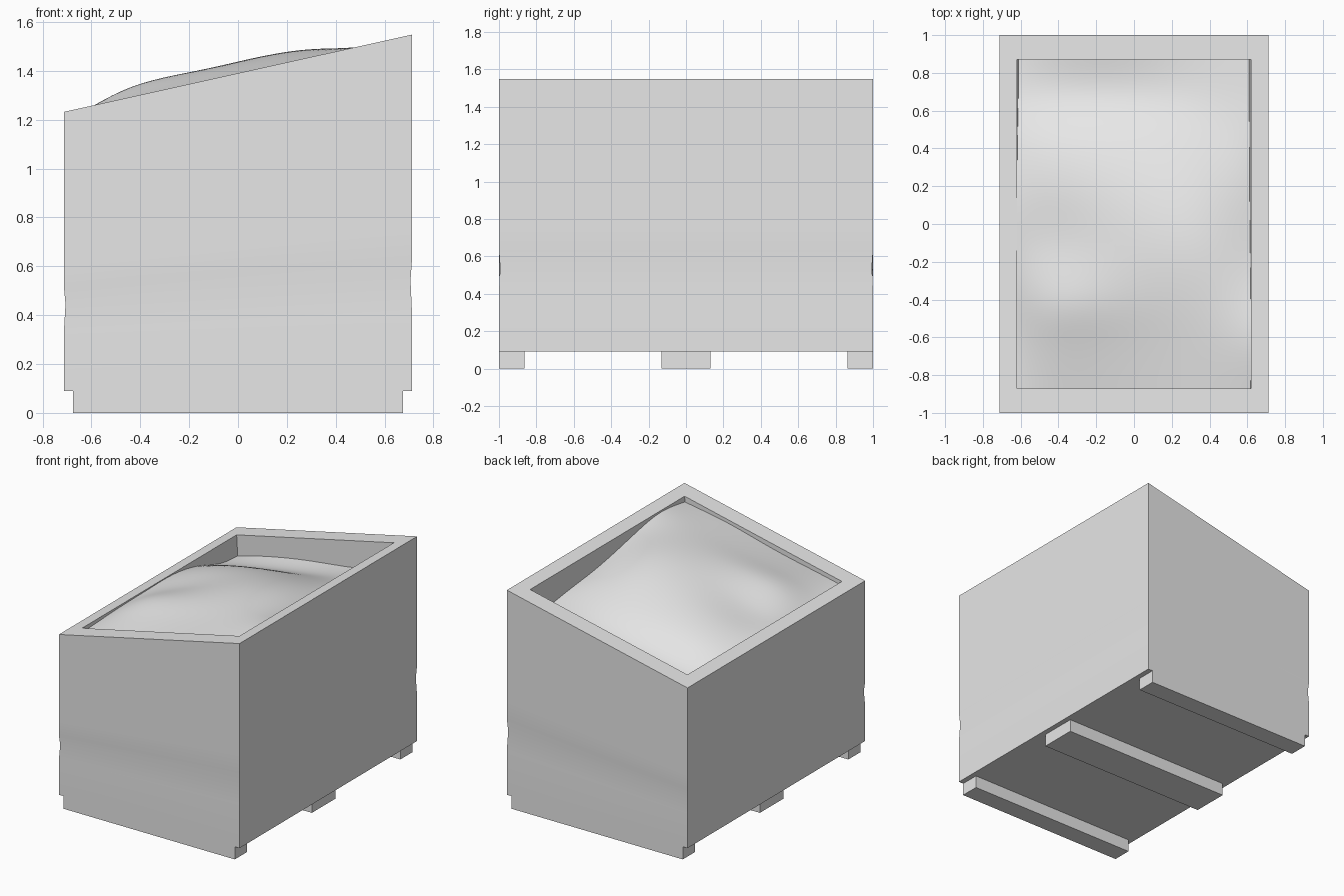
import bpy
import bmesh
import math

cube = bpy.data.objects.get("Cube")
if cube:
    bpy.data.objects.remove(cube, do_unlink=True)

grey = bpy.data.materials.new("plain_grey")
grey.use_nodes = True
grey.diffuse_color = (0.8, 0.8, 0.8, 1)
grey.node_tree.nodes["Principled BSDF"].inputs["Base Color"].default_value = (0.8, 0.8, 0.8, 1)

BASE = 0.09
HALF_X, HALF_Y = 0.712, 1.0


def rim_z(x):
    """Height of the sloping rim plane."""
    return 1.39 + 0.222 * x


def finish(name, bm):
    bmesh.ops.recalc_face_normals(bm, faces=bm.faces)
    mesh = bpy.data.meshes.new(name)
    bm.to_mesh(mesh)
    bm.free()
    obj = bpy.data.objects.new(name, mesh)
    obj.data.materials.append(grey)
    bpy.context.collection.objects.link(obj)
    return obj


def smooth(obj):
    bpy.ops.object.select_all(action='DESELECT')
    obj.select_set(True)
    bpy.context.view_layer.objects.active = obj
    bpy.ops.object.shade_smooth_by_angle(angle=math.radians(30))


# Bin: stacked rectangular rings, with a shallow crease and an open cavity
def ring(bm, hx, hy, height):
    corners = ((-hx, -hy), (hx, -hy), (hx, hy), (-hx, hy))
    return [bm.verts.new((x, y, height(x))) for x, y in corners]


def at_fraction(f):
    return lambda x: BASE + f * (rim_z(x) - BASE)


bm = bmesh.new()
rings = [ring(bm, HALF_X - d, HALF_Y - d, at_fraction(f))
         for f, d in ((0, 0), (0.22, 0), (0.31, 0.006), (0.37, 0), (0.45, 0), (1, 0))]
rings.append(ring(bm, 0.62, 0.87, rim_z))
rings.append(ring(bm, 0.60, 0.87, lambda x: rim_z(x) - 0.35))
for low, high in zip(rings, rings[1:]):
    for i in range(4):
        j = (i + 1) % 4
        bm.faces.new((low[i], low[j], high[j], high[i]))
bm.faces.new(rings[0])
bm.faces.new(rings[-1])
smooth(finish("bin_body", bm))

# Lumpy load: rows of heights relative to the rim plane, then smoothed
columns = (-0.62, -0.42, -0.1, 0.24, 0.45, 0.62)
rows = {
    -0.87: (-0.03, -0.03, -0.04, -0.02, -0.03, -0.04),
    -0.62: (-0.02, 0.02, 0.00, 0.01, 0.00, 0.00),
    -0.40: (-0.01, 0.09, 0.05, 0.04, 0.01, -0.03),
    -0.12: (-0.01, -0.02, 0.05, 0.06, 0.00, -0.09),
    0.16: (0.00, 0.02, 0.03, 0.01, -0.06, -0.14),
    0.45: (-0.05, -0.02, -0.04, -0.10, -0.15, -0.16),
    0.67: (-0.14, -0.16, -0.18, -0.19, -0.19, -0.19),
    0.87: (-0.15, -0.14, -0.15, -0.19, -0.20, -0.20),
}
bm = bmesh.new()
grid = []
for y, lifts in rows.items():
    grid.append([bm.verts.new((x, y, rim_z(x) + lift)) for x, lift in zip(columns, lifts)])
for near, far in zip(grid, grid[1:]):
    for i in range(len(columns) - 1):
        bm.faces.new((near[i], near[i + 1], far[i + 1], far[i]))
load = finish("load_surface", bm)
sub = load.modifiers.new("soften", 'SUBSURF')
sub.levels = sub.render_levels = 3
sub.boundary_smooth = 'PRESERVE_CORNERS'
for poly in load.data.polygons:
    poly.use_smooth = True

# Three skids running across the underside
for name, y, width in (("front_skid", -0.932, 0.136),
                       ("middle_skid", 0, 0.264),
                       ("back_skid", 0.932, 0.136)):
    bm = bmesh.new()
    bmesh.ops.create_cube(bm, size=1)
    bmesh.ops.scale(bm, vec=(1.35, width, BASE), verts=bm.verts)
    bmesh.ops.translate(bm, vec=(0, y, BASE / 2), verts=bm.verts)
    finish(name, bm)
